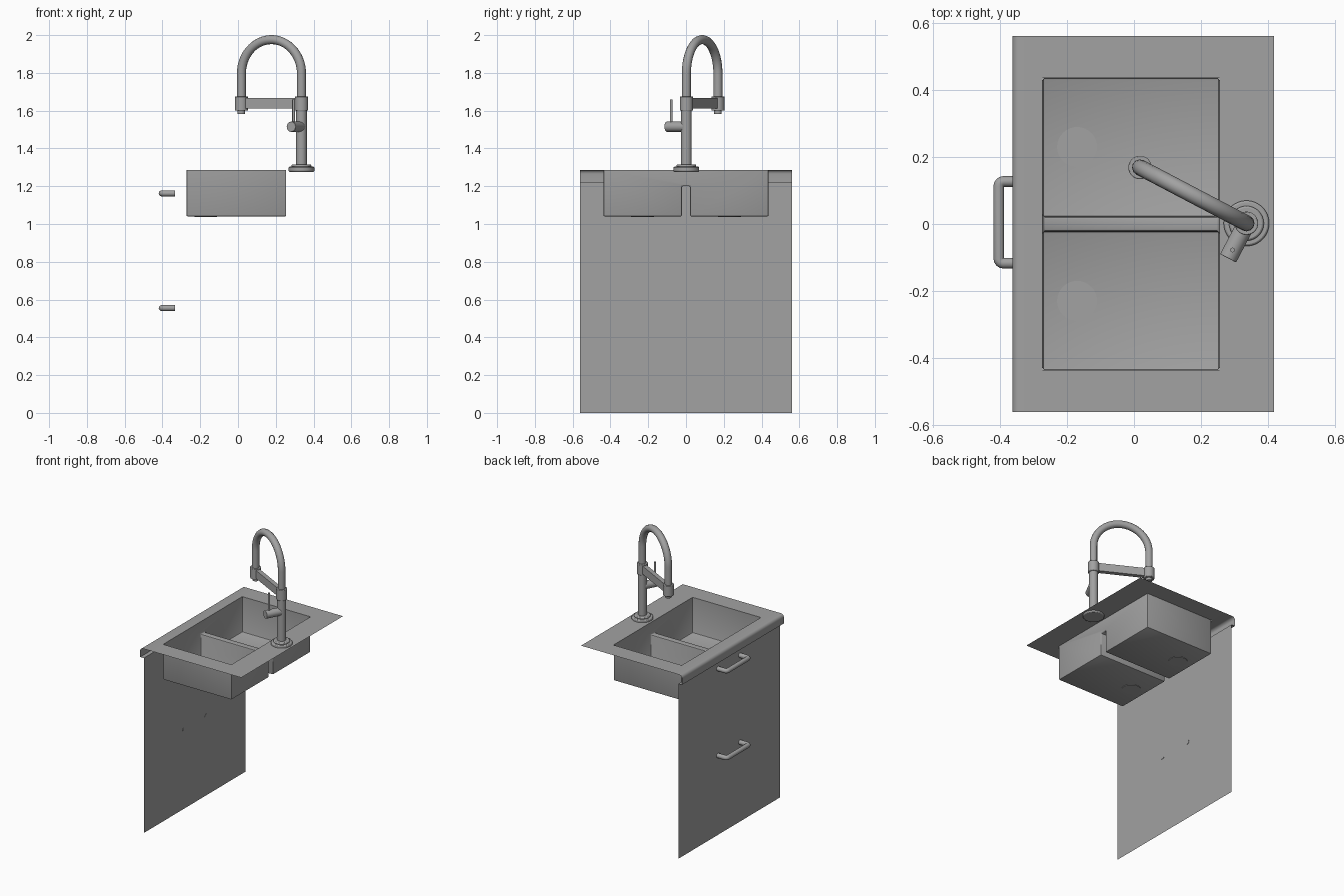
import bpy, bmesh, math
from mathutils import Vector

cube = bpy.data.objects.get("Cube")
if cube:
    bpy.data.objects.remove(cube, do_unlink=True)

GREY = (0.36, 0.36, 0.36, 1)
steel = bpy.data.materials.new("brushed_grey")
steel.use_nodes = True
steel.diffuse_color = GREY
steel.node_tree.nodes["Principled BSDF"].inputs["Base Color"].default_value = GREY


def finish(obj, name):
    obj.name = name
    obj.data.materials.clear()
    obj.data.materials.append(steel)
    bpy.ops.object.select_all(action='DESELECT')
    obj.select_set(True)
    bpy.context.view_layer.objects.active = obj
    bpy.ops.object.shade_smooth_by_angle(angle=math.radians(35))
    return obj


def from_bmesh(bm, name):
    mesh = bpy.data.meshes.new(name)
    bm.to_mesh(mesh)
    bm.free()
    obj = bpy.data.objects.new(name, mesh)
    bpy.context.collection.objects.link(obj)
    return finish(obj, name)


def rod(name, start, end, radius, bevel=0.0, sides=32):
    start, end = Vector(start), Vector(end)
    axis = end - start
    bpy.ops.mesh.primitive_cylinder_add(vertices=sides, radius=radius,
                                        depth=axis.length, location=(start + end) / 2)
    obj = bpy.context.object
    obj.rotation_euler = axis.to_track_quat('Z', 'Y').to_euler()
    if bevel:
        mod = obj.modifiers.new("soft_rim", 'BEVEL')
        mod.width, mod.segments = bevel, 2
        mod.limit_method = 'ANGLE'
    return finish(obj, name)


def tube(name, points, radius):
    curve = bpy.data.curves.new(name, 'CURVE')
    curve.dimensions = '3D'
    curve.bevel_depth, curve.bevel_resolution = radius, 4
    curve.use_fill_caps = True
    spline = curve.splines.new('POLY')
    spline.points.add(len(points) - 1)
    for p, co in zip(spline.points, points):
        p.co = (*co, 1)
    obj = bpy.data.objects.new(name, curve)
    bpy.context.collection.objects.link(obj)
    bpy.ops.object.select_all(action='DESELECT')
    obj.select_set(True)
    bpy.context.view_layer.objects.active = obj
    bpy.ops.object.convert(target='MESH')
    return finish(bpy.context.object, name)


TOP = 1.287          # worktop height
LIP = 1.222          # underside of the front lip
PANEL_X = -0.335
HALF = 0.562         # half width of the unit
X0, X1, Y1 = -0.273, 0.255, 0.437   # basin opening

# Worktop sheet: rounded, hooked front lip with an opening for the basins
R = 0.022
profile = [(0.418, TOP), (X1, TOP), (X0, TOP)]
for i in range(6):
    a = math.radians(90 + 18 * i)
    profile.append((-0.363 + R + R * math.cos(a), TOP - R + R * math.sin(a)))
profile += [(-0.363, LIP), (PANEL_X, LIP)]
bm = bmesh.new()
rows = [[bm.verts.new((x, y, z)) for x, z in profile] for y in (-HALF, -Y1, Y1, HALF)]
for j in range(3):
    for i in range(len(profile) - 1):
        if (i, j) != (1, 1):
            bm.faces.new((rows[j][i], rows[j + 1][i], rows[j + 1][i + 1], rows[j][i + 1]))
from_bmesh(bm, "worktop")

# Double basin: folded section swept across, open at the top
FLOOR, RIDGE, GAP = 1.04, 1.2, 0.022
section = [(-Y1, TOP), (-Y1, FLOOR), (-GAP, FLOOR), (-GAP, RIDGE),
           (GAP, RIDGE), (GAP, FLOOR), (Y1, FLOOR), (Y1, TOP)]
bm = bmesh.new()
a = [bm.verts.new((X0, y, z)) for y, z in section]
b = [bm.verts.new((X1, y, z)) for y, z in section]
for i in range(len(section) - 1):
    bm.faces.new((a[i], a[i + 1], b[i + 1], b[i]))
bm.faces.new(a)
bm.faces.new(b[::-1])
bmesh.ops.recalc_face_normals(bm, faces=bm.faces)
bmesh.ops.bevel(bm, geom=[e for e in bm.edges if not e.is_boundary],
                offset=0.007, segments=2, profile=0.5, affect='EDGES', clamp_overlap=True)
from_bmesh(bm, "double_basin")

# Drain flanges under each basin
for side, y in (("right", -0.23), ("left", 0.23)):
    rod(side + "_drain", (-0.17, y, FLOOR - 0.003), (-0.17, y, FLOOR + 0.001), 0.06)

# Cabinet front sheet
bm = bmesh.new()
bm.faces.new([bm.verts.new((PANEL_X, y, z)) for y, z in
              ((HALF, 0), (-HALF, 0), (-HALF, LIP), (HALF, LIP))])
from_bmesh(bm, "cabinet_front")

# Two bar handles with softly rounded corners
for label, z in (("upper", 1.162), ("lower", 0.555)):
    half = [(PANEL_X + 0.002, 0.122)]
    for i in range(5):
        t = math.radians(22.5 * i)
        half.append((-0.39 - 0.014 * math.sin(t), 0.108 + 0.014 * math.cos(t)))
    points = [(x, 0.005 + y, z) for x, y in half]
    points += [(x, 0.005 - y, z) for x, y in reversed(half)]
    tube(label + "_handle", points, 0.016)

# Tap: base, column and collar
foot = Vector((0.336, 0.002, 0))
head = Vector((0.018, 0.169, 0))
along = (head - foot).normalized()
side = Vector((-along.y, along.x, 0))
up = Vector((0, 0, 1))
rod("tap_base", foot + up * 1.276, foot + up * 1.304, 0.068, 0.006, 48)
rod("tap_base_step", foot + up * 1.3, foot + up * 1.316, 0.052, 0.006, 48)
rod("tap_column", foot + up * 1.29, foot + up * 1.65, 0.028)
rod("tap_collar", foot + up * 1.6, foot + up * 1.675, 0.035, 0.003)

# Arched spout
span = (head - foot).length / 2
middle = (foot + head) / 2
spring = 1.976 - span
arch = [foot + up * 1.65]
for i in range(33):
    t = math.pi * i / 32
    arch.append(middle - along * span * math.cos(t) + up * (spring + span * math.sin(t)))
arch.append(head + up * 1.65)
tube("spout_arch", arch, 0.024)

# Spray head and its outlet
rod("spray_head", head + up * 1.6, head + up * 1.675, 0.035, 0.003)
rod("spray_outlet", head + up * 1.582, head + up * 1.61, 0.02, 0.002)

# Support arm between the column and spray head
bpy.ops.mesh.primitive_cube_add(size=1, location=middle + up * 1.639)
arm = bpy.context.object
arm.scale = (2 * span, 0.03, 0.056)
arm.rotation_euler.z = math.atan2(along.y, along.x)
finish(arm, "support_arm")

# Mixer valve and lever
rod("mixer_valve", foot + up * 1.515, foot + side * 0.118 + up * 1.515, 0.027, 0.002)
rod("mixer_lever", foot + side * 0.09 + up * 1.52, foot + side * 0.09 + up * 1.66, 0.007, 0, 16)
